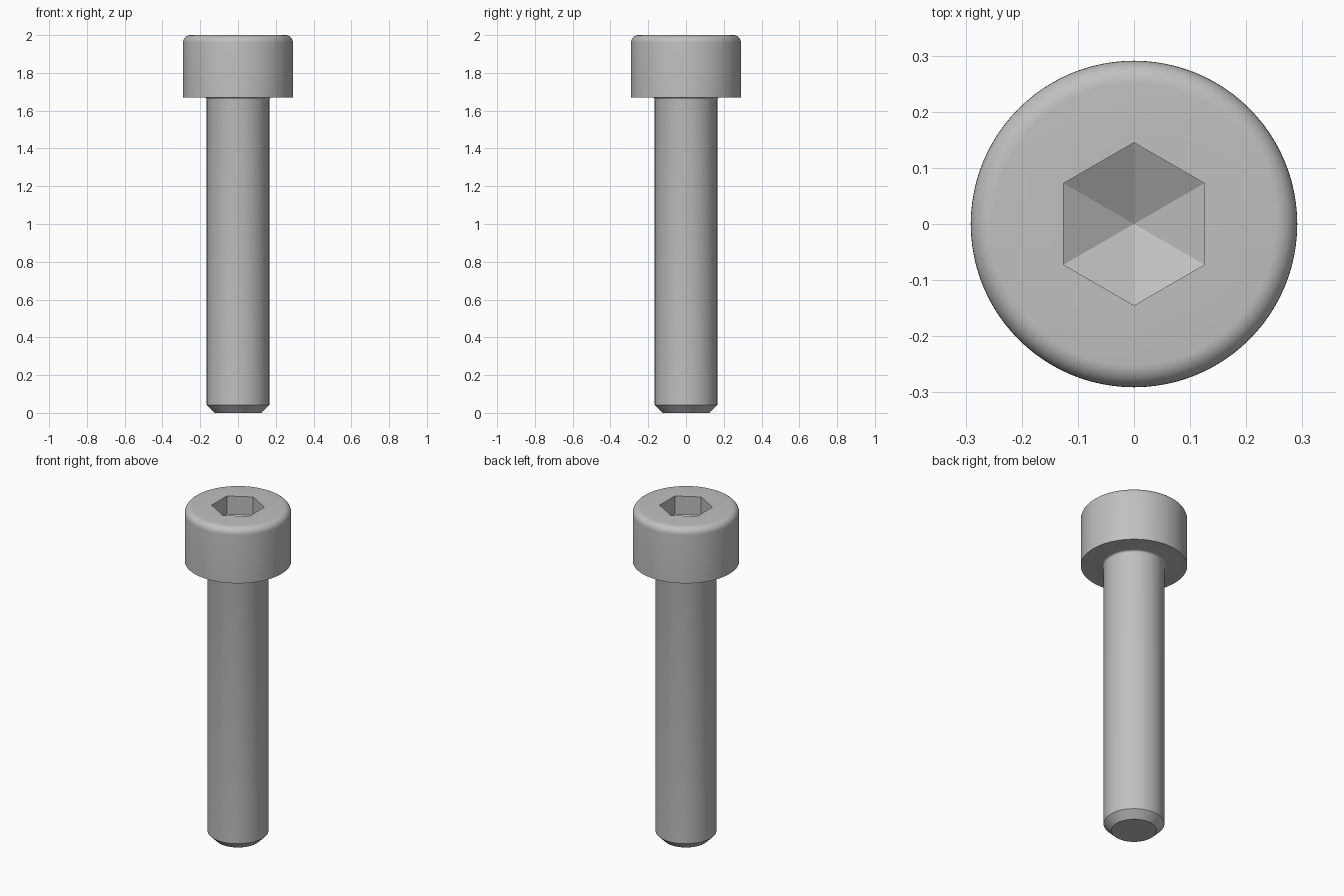
import bpy, bmesh, math

cube = bpy.data.objects.get("Cube")
if cube:
    bpy.data.objects.remove(cube, do_unlink=True)

SIDES = 96
HEAD_R, HEAD_BASE, TOP = 0.291, 1.67, 2.0
SHANK_R, CHAMFER = 0.166, 0.042
ROUND, FILLET = 0.04, 0.012
HEX_R, SOCKET_DEPTH, CONE_DEPTH = 0.145, 0.11, 0.075

steel = bpy.data.materials.new("steel_grey")
steel.use_nodes = True
colour = (0.527, 0.527, 0.527, 1)
steel.diffuse_color = colour
steel.node_tree.nodes["Principled BSDF"].inputs["Base Color"].default_value = colour


def ring(bm, radius, z, sides=SIDES, start=0.0):
    step = 2 * math.pi / sides
    return [bm.verts.new((radius * math.cos(start + i * step),
                          radius * math.sin(start + i * step), z))
            for i in range(sides)]


def join(bm, lower, upper):
    n = len(lower)
    for i in range(n):
        j = (i + 1) % n
        bm.faces.new((lower[i], lower[j], upper[j], upper[i]))


# Bolt profile from the tip up to the flat top of the head
profile = [(SHANK_R - CHAMFER, 0), (SHANK_R, CHAMFER), (SHANK_R, HEAD_BASE - FILLET)]
for k in range(1, 5):
    a = math.radians(90 * k / 4)
    profile.append((SHANK_R + FILLET * (1 - math.cos(a)),
                    HEAD_BASE - FILLET * (1 - math.sin(a))))
profile.append((HEAD_R, HEAD_BASE))
for k in range(9):
    a = math.radians(90 * k / 8)
    profile.append((HEAD_R - ROUND * (1 - math.cos(a)),
                    TOP - ROUND * (1 - math.sin(a))))

bm = bmesh.new()
rings = [ring(bm, r, z) for r, z in profile]
for lower, upper in zip(rings, rings[1:]):
    join(bm, lower, upper)
bm.faces.new(list(reversed(rings[0])))

# Hexagonal socket with a conical floor
rim = ring(bm, HEX_R, TOP, 6, math.pi / 2)
floor = ring(bm, HEX_R, TOP - SOCKET_DEPTH, 6, math.pi / 2)
join(bm, rim, floor)
centre = bm.verts.new((0, 0, TOP - SOCKET_DEPTH - CONE_DEPTH))
for i in range(6):
    bm.faces.new((floor[i], floor[(i + 1) % 6], centre))

# Flat top between the rounded edge and the socket: one fan sector per hex side
outer = rings[-1]
sector = SIDES // 6
for i in range(6):
    first = SIDES // 4 + i * sector
    arc = [outer[(first + k) % SIDES] for k in range(sector + 1)]
    bm.faces.new(arc + [rim[(i + 1) % 6], rim[i]])

bmesh.ops.recalc_face_normals(bm, faces=bm.faces[:])
mesh = bpy.data.meshes.new("socket_head_bolt")
bm.to_mesh(mesh)
bm.free()
mesh.materials.append(steel)
bolt = bpy.data.objects.new("socket_head_bolt", mesh)
bpy.context.collection.objects.link(bolt)

bpy.ops.object.select_all(action="DESELECT")
bolt.select_set(True)
bpy.context.view_layer.objects.active = bolt
bpy.ops.object.shade_smooth_by_angle(angle=math.radians(25))
